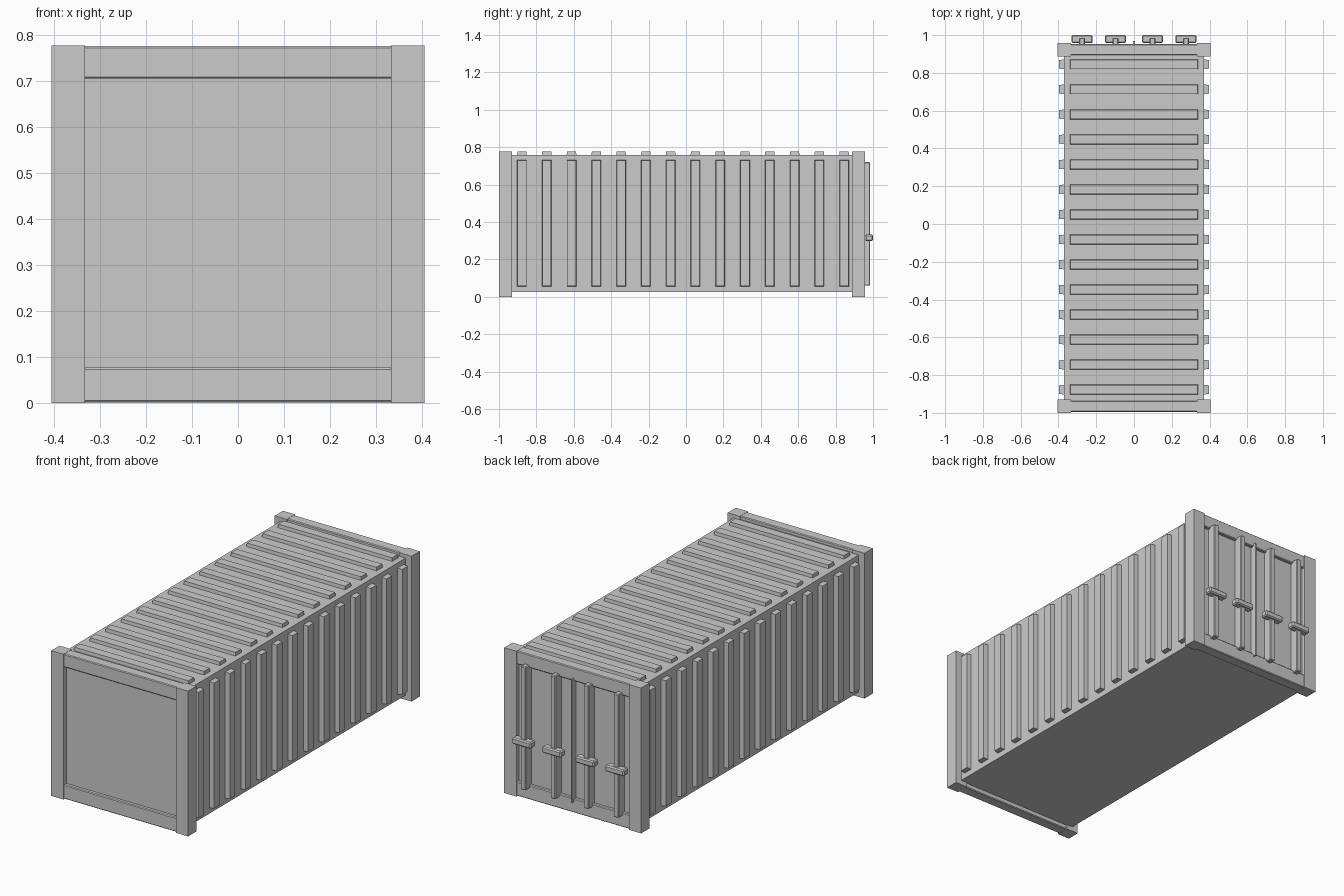
import bpy, bmesh

if "Cube" in bpy.data.objects:
    bpy.data.objects.remove(bpy.data.objects["Cube"])

grey = bpy.data.materials.new("steel grey")
grey.diffuse_color = (0.6, 0.6, 0.6, 1)
grey.use_nodes = True
grey.node_tree.nodes["Principled BSDF"].inputs["Base Color"].default_value = grey.diffuse_color


def finish(name, bm, bevel=0.0):
    me = bpy.data.meshes.new(name)
    bmesh.ops.recalc_face_normals(bm, faces=bm.faces)
    bm.to_mesh(me)
    bm.free()
    me.materials.append(grey)
    ob = bpy.data.objects.new(name, me)
    bpy.context.collection.objects.link(ob)
    if bevel:
        m = ob.modifiers.new("bevel", 'BEVEL')
        m.width = bevel
        m.segments = 1
    return ob


def add_box(bm, x, y, z, taper_axis=None, sign=1, taper=0.0):
    """Box from (min, max) pairs; the face at +/- taper_axis may be shrunk."""
    r = (x, y, z)
    c = [(a + b) / 2 for a, b in r]
    vs = bmesh.ops.create_cube(bm, size=1)["verts"]
    for v in vs:
        outer = taper_axis is not None and v.co[taper_axis] * sign > 0
        for i in range(3):
            half = (r[i][1] - r[i][0]) / 2
            if outer and i != taper_axis:
                half -= taper
            v.co[i] = c[i] + (half if v.co[i] > 0 else -half)


def box(name, x, y, z, bevel=0.0):
    bm = bmesh.new()
    add_box(bm, x, y, z)
    return finish(name, bm, bevel)


# Main container body
box("container_body", (-0.37, 0.37), (-0.975, 0.935), (0.025, 0.758))

# Corner posts and end beams
for end, y0, y1 in (("front", -1.0, -0.93), ("back", 0.888, 0.958)):
    for side, s in (("left", -1), ("right", 1)):
        xs = sorted((s * 0.333, s * 0.405))
        box(f"{end}_{side}_post", xs, (y0, y1), (0.0, 0.777))
    for level, z0, z1 in (("bottom", 0.001, 0.077), ("top", 0.705, 0.776)):
        box(f"{end}_{level}_beam", (-0.385, 0.385), (y0 + 0.006, y1 - 0.006),
            (z0, z1), 0.004)

# Corrugation ribs on the sides and roof
rib_y = [-0.877 + i * 0.1325 for i in range(14)]
for side, s in (("left", -1), ("right", 1)):
    bm = bmesh.new()
    for y in rib_y:
        add_box(bm, sorted((s * 0.365, s * 0.396)), (y - 0.026, y + 0.026),
                (0.055, 0.732), 0, s, 0.003)
    finish(f"{side}_side_ribs", bm)
bm = bmesh.new()
for y in rib_y:
    add_box(bm, (-0.34, 0.34), (y - 0.027, y + 0.027), (0.75, 0.776), 2, 1, 0.003)
finish("roof_ribs", bm)

# Door seam, locking rods and handles on the back
box("door_seam", (-0.004, 0.004), (0.93, 0.968), (0.06, 0.72))
for i, x in enumerate((-0.275, -0.098, 0.098, 0.275)):
    box(f"lock_rod_{i + 1}", (x - 0.015, x + 0.015), (0.93, 0.985),
        (0.06, 0.72), 0.004)
    box(f"lock_handle_{i + 1}", (x - 0.056, x + 0.056), (0.958, 1.0),
        (0.298, 0.332), 0.006)
